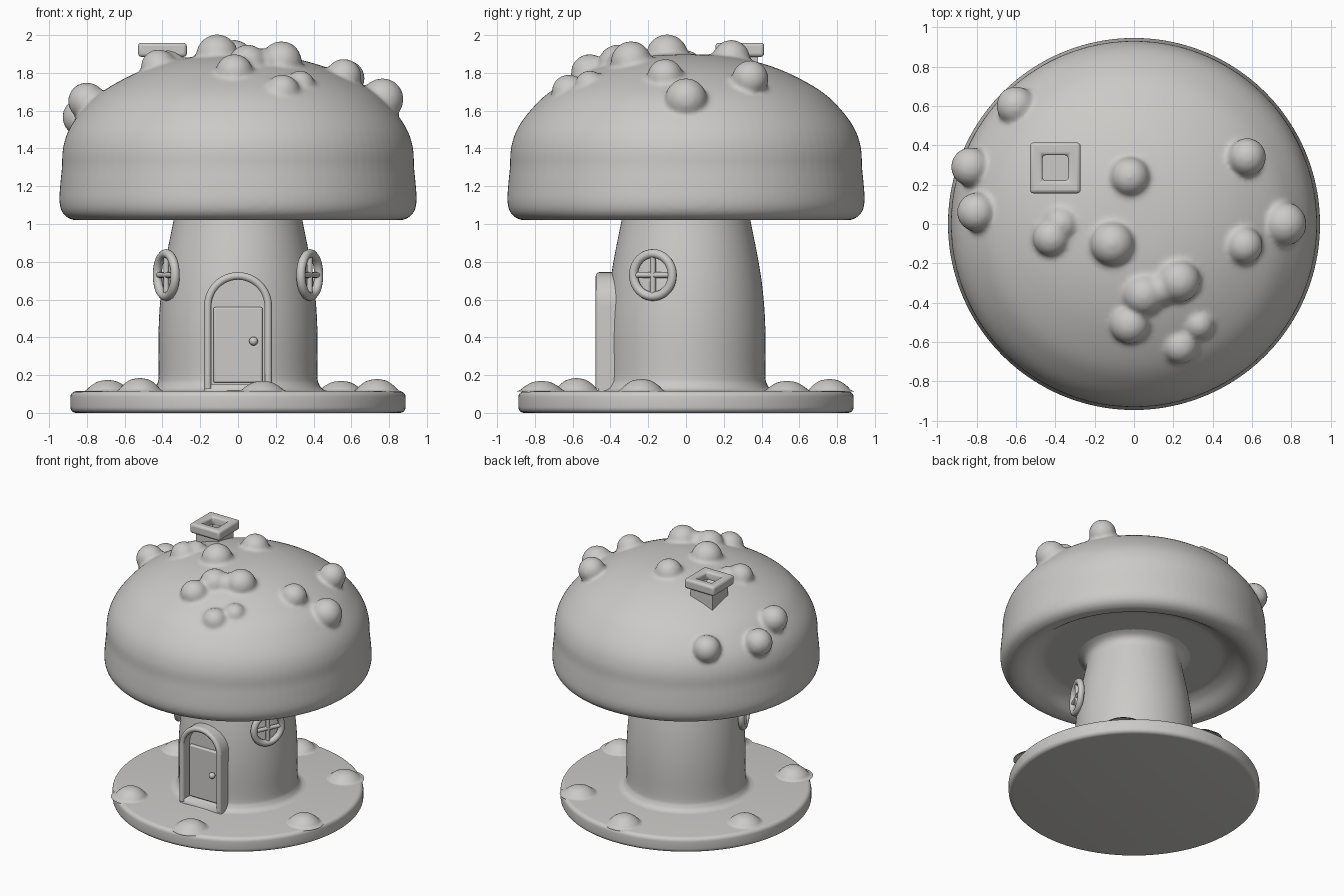
import bpy, bmesh, math
from mathutils import Vector, Matrix

if "Cube" in bpy.data.objects:
    bpy.data.objects.remove(bpy.data.objects["Cube"])

mat = bpy.data.materials.new("warm_grey_clay")
mat.diffuse_color = (0.6, 0.59, 0.57, 1)
mat.use_nodes = True
mat.node_tree.nodes["Principled BSDF"].inputs["Base Color"].default_value = mat.diffuse_color


def finish(bm, name, angle=40):
    bmesh.ops.recalc_face_normals(bm, faces=bm.faces)
    me = bpy.data.meshes.new(name)
    bm.to_mesh(me)
    bm.free()
    me.materials.append(mat)
    ob = bpy.data.objects.new(name, me)
    bpy.context.collection.objects.link(ob)
    me.shade_smooth()
    bpy.ops.object.select_all(action='DESELECT')
    ob.select_set(True)
    bpy.context.view_layer.objects.active = ob
    bpy.ops.object.shade_smooth_by_angle(angle=math.radians(angle))
    return ob


def smooth_curve(pts, n=4):
    """Catmull-Rom resampling of a profile."""
    p = [Vector((*q, 0)) for q in pts]
    p = [p[0]] + p + [p[-1]]
    out = []
    for a, b, c, d in zip(p, p[1:], p[2:], p[3:]):
        for i in range(n):
            t = i / n
            out.append(0.5 * (2 * b + (c - a) * t + (2 * a - 5 * b + 4 * c - d) * t * t
                              + (3 * b - a - 3 * c + d) * t ** 3))
    return [(v.x, v.y) for v in out + [p[-1]]]


def lathe(bm, profile, steps=96):
    vs = [bm.verts.new((r, 0, z)) for r, z in profile]
    es = [bm.edges.new(e) for e in zip(vs, vs[1:])]
    bmesh.ops.spin(bm, geom=vs + es, axis=(0, 0, 1), cent=(0, 0, 0),
                   angle=2 * math.pi, steps=steps, use_merge=True)
    bmesh.ops.remove_doubles(bm, verts=bm.verts, dist=1e-5)


def ball(bm, loc, r, sz=1.0):
    m = Matrix.Translation(loc) @ Matrix.Diagonal((r, r, r * sz, 1))
    bmesh.ops.create_uvsphere(bm, u_segments=32, v_segments=20, radius=1, matrix=m)


def box(bm, c, size):
    m = Matrix.Translation(c) @ Matrix.Diagonal((*size, 1))
    bmesh.ops.create_cube(bm, size=1, matrix=m)


def arch(half, z0, spring, n=24):
    top = [(half * math.cos(math.pi * i / n), spring + half * math.sin(math.pi * i / n))
           for i in range(n + 1)]
    return [(half, z0)] + top + [(-half, z0)]


def arch_prism(half, z0, spring, y0, y1):
    bm = bmesh.new()
    f = bm.faces.new([bm.verts.new((x, y0, z)) for x, z in arch(half, z0, spring)])
    ext = bmesh.ops.extrude_face_region(bm, geom=[f])["geom"]
    bmesh.ops.translate(bm, vec=(0, y1 - y0, 0),
                        verts=[g for g in ext if isinstance(g, bmesh.types.BMVert)])
    return bm


def bevel(ob, w, seg=3):
    m = ob.modifiers.new("bevel", 'BEVEL')
    m.width, m.segments, m.limit_method = w, seg, 'ANGLE'


def cut(ob, cutter):
    m = ob.modifiers.new("cut", 'BOOLEAN')
    m.operation, m.object, m.solver = 'DIFFERENCE', cutter, 'EXACT'


def blend(ob, voxel, iters):
    """Fuse overlapping solids and soften the joins."""
    m = ob.modifiers.new("fuse", 'REMESH')
    m.mode, m.voxel_size, m.use_smooth_shade = 'VOXEL', voxel, True
    s = ob.modifiers.new("soften", 'SMOOTH')
    s.factor, s.iterations = 0.5, iters


def tube(name, pts, r, cyclic=False):
    cu = bpy.data.curves.new(name, 'CURVE')
    cu.dimensions, cu.bevel_depth, cu.bevel_resolution, cu.use_fill_caps = '3D', r, 4, True
    sp = cu.splines.new('POLY')
    sp.points.add(len(pts) - 1)
    for p, q in zip(sp.points, pts):
        p.co = (*q, 1)
    sp.use_cyclic_u = cyclic
    cu.materials.append(mat)
    ob = bpy.data.objects.new(name, cu)
    bpy.context.collection.objects.link(ob)
    return ob


# Round ground slab
bm = bmesh.new()
R, H, c = 0.887, 0.115, 0.03
edge = [(R - c + c * math.sin(a), z + s * c * math.cos(a))
        for z, s, order in ((c, -1, range(6)), (H - c, 1, range(5, -1, -1)))
        for a in [i * math.pi / 10 for i in order]]
lathe(bm, [(0, 0)] + edge + [(0, H)])
finish(bm, "ground_slab", 60)

# Pebbles on the slab, each a dome with a flared foot
PEBBLES = [(-.52, -.58, .07), (.13, -.765, .055), (.735, -.235, .065),
           (.545, .535, .055), (0, .76, .065), (-.69, .26, .06)]
for i, (x, y, h) in enumerate(PEBBLES):
    bm = bmesh.new()
    lathe(bm, smooth_curve([(.14, .112), (.115, .12), (.09, .112 + h * .5),
                            (.05, .112 + h * .9), (0, .115 + h)]), 32)
    bmesh.ops.translate(bm, vec=(x, y, 0), verts=bm.verts)
    finish(bm, f"pebble_{i + 1}", 60)

# Stalk
bm = bmesh.new()
stalk_profile = smooth_curve([(.5, .112), (.455, .122), (.43, .15), (.42, .2), (.421, .4),
                              (.415, .55), (.40, .7), (.375, .85), (.345, 1.0),
                              (.338, 1.06), (.36, 1.1), (.42, 1.13)])
lathe(bm, [(0, .1)] + stalk_profile + [(0, 1.14)])
stalk = finish(bm, "stalk", 50)

# Door porch with an arched recess
porch = finish(arch_prism(.18, .1, .565, -.3, -.466), "door_porch", 30)
recess = finish(arch_prism(.14, .15, .565, -.395, -.6), "recess_cutter")
recess.hide_render = True
recess.hide_set(True)
bevel(porch, .012)
cut(porch, recess)
cut(stalk, recess)
# back of the recess
finish(arch_prism(.15, .13, .565, -.33, -.397), "door_backing", 30)
tube("door_frame", [(x, -.458, z) for x, z in arch(.16, .13, .565)], .02)
bm = bmesh.new()
box(bm, (0, -.40, .36), (.26, .04, .40))
bevel(finish(bm, "door_panel", 30), .01)
bm = bmesh.new()
ball(bm, (.082, -.437, .38), .023)
finish(bm, "door_knob")

# Round windows with crossed bars
ang = math.radians(24.7)
for side, label in ((1, "right"), (-1, "left")):
    centre = Vector((side * .38, -.175, .73))
    u = Vector((side * math.sin(ang), math.cos(ang), 0))
    w = Vector((0, 0, 1))
    ring = [centre + .113 * (u * math.cos(t) + w * math.sin(t))
            for t in [2 * math.pi * i / 48 for i in range(48)]]
    tube(f"window_ring_{label}", ring, .024, True)
    for d, n in ((u, "cross"), (w, "upright")):
        tube(f"window_{n}_bar_{label}", [centre - d * .11, centre + d * .11], .015)

# Cap with blended warts
bm = bmesh.new()
CAP = [(.64, 1.12), (.71, 1.09), (.78, 1.04), (.84, 1.02), (.89, 1.027), (.93, 1.06),
       (.946, 1.12), (.94, 1.22), (.932, 1.30), (.927, 1.40), (.895, 1.50), (.825, 1.60),
       (.72, 1.70), (.54, 1.80), (.36, 1.862), (.18, 1.892), (0, 1.90)]
lathe(bm, [(0, 1.12)] + smooth_curve(CAP))
WARTS = [(-.60, .60, 1.57, .10), (-.83, .29, 1.565, .10), (-.80, .06, 1.65, .10),
         (-.42, -.07, 1.83, .095), (-.37, .0, 1.83, .09), (-.11, -.10, 1.892, .112),
         (-.02, .24, 1.875, .10), (.575, .34, 1.77, .097), (.56, -.11, 1.78, .095),
         (.765, 0, 1.66, .112), (.23, -.29, 1.86, .108), (.14, -.33, 1.845, .085),
         (.05, -.36, 1.845, .105), (-.02, -.51, 1.80, .10), (.235, -.62, 1.70, .092),
         (.33, -.51, 1.735, .078)]
for x, y, z, r in WARTS:
    ball(bm, (x, y, z), r)
blend(finish(bm, "cap_with_warts"), .014, 8)

# Square chimney with a hollow collar
bm = bmesh.new()
box(bm, (-.40, .285, 1.82), (.19, .19, .16))
flue = finish(bm, "chimney_stack", 30)
bm = bmesh.new()
box(bm, (-.40, .285, 1.922), (.258, .258, .075))
collar = finish(bm, "chimney_collar", 30)
bm = bmesh.new()
box(bm, (-.40, .285, 1.95), (.13, .13, .2))
hole = finish(bm, "flue_cutter")
hole.hide_render = True
hole.hide_set(True)
for ob in (flue, collar):
    cut(ob, hole)
bevel(collar, .018)
